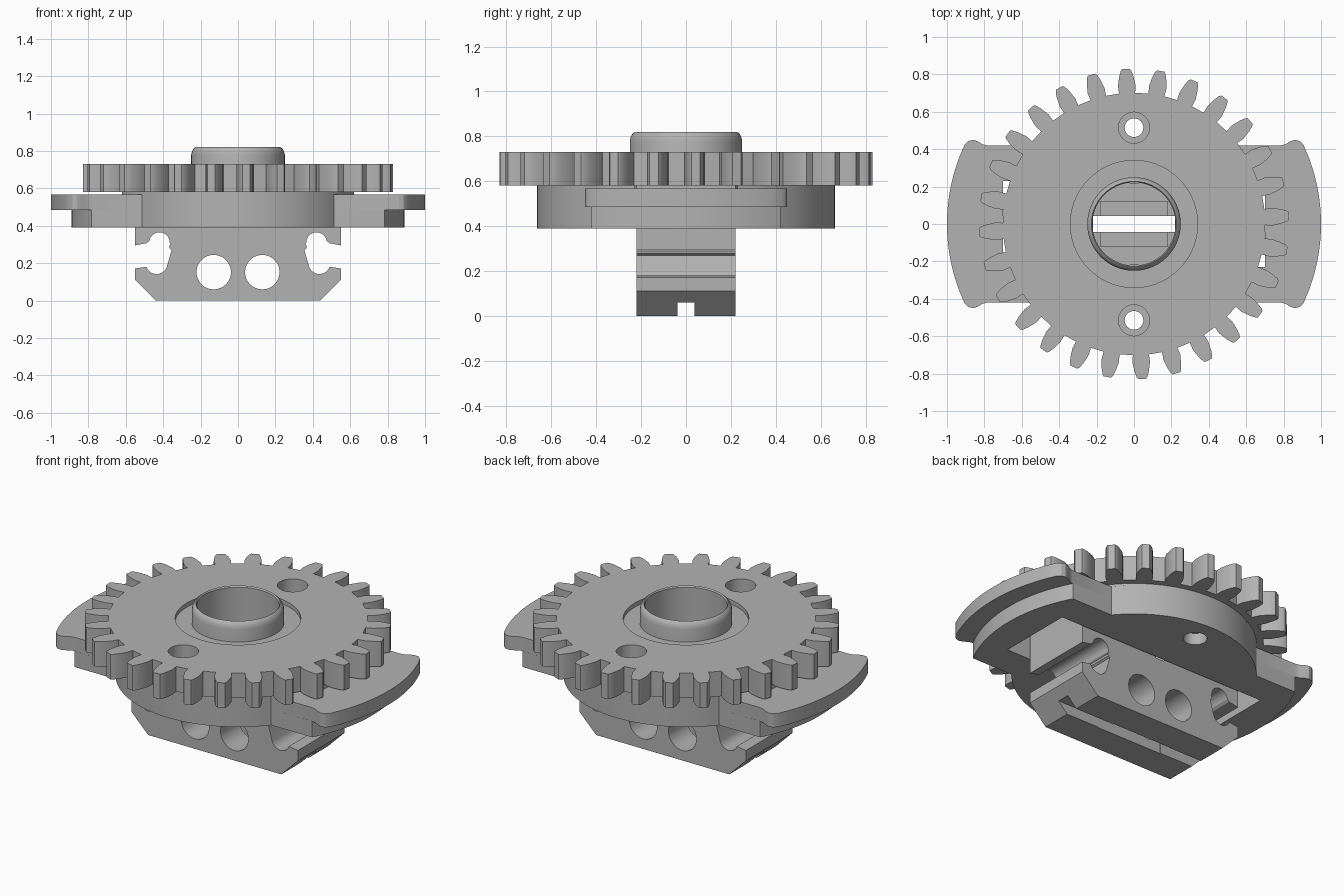
import bpy, bmesh, math
from math import sin, cos, pi, radians

cube = bpy.data.objects.get("Cube")
if cube:
    bpy.data.objects.remove(cube, do_unlink=True)

grey = bpy.data.materials.new("mid grey")
grey.use_nodes = True
COLOR = (0.45, 0.45, 0.45, 1)
grey.diffuse_color = COLOR
grey.node_tree.nodes["Principled BSDF"].inputs["Base Color"].default_value = COLOR


def prism(name, outline, low, high, axis="Z"):
    """Extrude a 2D outline along z, or an xz outline along y."""
    bm = bmesh.new()
    place = (lambda a, b: (a, b, low)) if axis == "Z" else (lambda a, b: (a, low, b))
    face = bm.faces.new([bm.verts.new(place(a, b)) for a, b in outline])
    grown = bmesh.ops.extrude_face_region(bm, geom=[face])["geom"]
    move = (0, 0, high - low) if axis == "Z" else (0, high - low, 0)
    bmesh.ops.translate(bm, vec=move, verts=[g for g in grown if isinstance(g, bmesh.types.BMVert)])
    return finish(name, bm)


def lathe(name, profile, steps=72):
    """Spin a closed radius-height profile about z."""
    bm = bmesh.new()
    rings = [[bm.verts.new((r * cos(2 * pi * i / steps), r * sin(2 * pi * i / steps), z))
              for r, z in profile] for i in range(steps)]
    n = len(profile)
    for i in range(steps):
        a, b = rings[i], rings[(i + 1) % steps]
        for k in range(n):
            bm.faces.new((a[k], b[k], b[(k + 1) % n], a[(k + 1) % n]))
    return finish(name, bm)


def finish(name, bm):
    bmesh.ops.recalc_face_normals(bm, faces=bm.faces)
    mesh = bpy.data.meshes.new(name)
    bm.to_mesh(mesh)
    bm.free()
    mesh.materials.append(grey)
    obj = bpy.data.objects.new(name, mesh)
    bpy.context.scene.collection.objects.link(obj)
    return obj


def arc(r, start, end, steps, cx=0.0, cy=0.0):
    return [(cx + r * cos(radians(start + (end - start) * i / steps)),
             cy + r * sin(radians(start + (end - start) * i / steps))) for i in range(steps + 1)]


def circle(r, cx=0.0, cy=0.0, steps=48):
    return arc(r, 0, 360, steps, cx, cy)[:-1]


def rect(x0, x1, y0, y1):
    return [(x0, y0), (x1, y0), (x1, y1), (x0, y1)]


def cut(obj, cutters):
    for c in cutters:
        mod = obj.modifiers.new("cut", "BOOLEAN")
        mod.operation, mod.solver, mod.object = "DIFFERENCE", "EXACT", c
        bpy.context.view_layer.objects.active = obj
        bpy.ops.object.modifier_apply(modifier=mod.name)


def body_outline(ear):
    """Round body with an ear on each side; ear runs from +y to the x axis."""
    right = [(x, -y) for x, y in reversed(ear)] + ear
    body = arc(DISC, ARM, 180 - ARM, 40)
    half = right + body
    return half + [(-x, -y) for x, y in half]


# Gear wheel
TEETH = 28
tooth = [(0.70, -0.043), (0.74, -0.047), (0.79, -0.038), (0.82, -0.028), (0.83, -0.02)]
tooth += [(r, -v) for r, v in reversed(tooth)]
outline = []
for i in range(TEETH):
    t = radians(3) + 2 * pi * i / TEETH
    outline += [(r * cos(t) - v * sin(t), r * sin(t) + v * cos(t)) for r, v in tooth]
gear = prism("gear_wheel", outline, 0.58, 0.73)

# Hub collar with rounded rim
hub = lathe("hub_collar", [(0.225, 0.56), (0.25, 0.56), (0.25, 0.78), (0.246, 0.798),
                           (0.238, 0.812), (0.228, 0.82), (0.222, 0.812), (0.222, 0.56)])

# Body plates with curved ears
DISC = 0.663
ARM = math.degrees(math.asin(0.42 / DISC))
lower_ear = arc(0.89, 0, 28.2, 14)[1:]
upper_ear = arc(1.0, 0, 22, 12)[1:] + [(0.905, 0.425), (0.885, 0.444), (0.86, 0.45),
                                       (0.835, 0.442), (0.81, 0.426), (0.785, 0.42)]
lower = prism("lower_plate", body_outline(lower_ear), 0.39, 0.485)
upper = prism("upper_plate", body_outline(upper_ear), 0.485, 0.567)
spacer = prism("spacer_disc", circle(DISC, steps=96), 0.567, 0.58)

# Clip block with side slots
side = [(0.44, 0), (0.55, 0.11), (0.55, 0.172), (0.492, 0.18)]
side += arc(0.058, -20, -160, 12, 0.435, 0.2)
side += [(0.355, 0.27), (0.366, 0.278), (0.368, 0.29), (0.36, 0.302)]
side += arc(0.055, 180, 10, 14, 0.42, 0.31)
side += [(0.488, 0.307), (0.55, 0.295), (0.55, 0.58)]
block = prism("clip_block", side + [(-x, z) for x, z in reversed(side)], -0.22, 0.22, "Y")

# Cutters: bore, rim recess, pockets, pin holes and block openings
bore = prism("bore_cutter", circle(0.222, steps=72), 0.39, 1.0)
recess = prism("recess_cutter", circle(0.34, steps=72), 0.705, 1.0)
pocket = prism("pocket_cutter", rect(-0.70, 0.70, -0.23, 0.23), 0.3, 0.6)
step = prism("step_cutter", rect(-0.18, 0.18, -0.12, 0.12), 0.32, 0.5)
slot = prism("slot_cutter", rect(-0.22, 0.22, -0.042, 0.042), -0.1, 0.6)
groove = prism("groove_cutter", rect(-1, 1, -0.038, 0.038), -0.1, 0.06)
windows = [prism("window_cutter", circle(0.092, x, 0.152), -0.5, 0.5, "Y") for x in (-0.13, 0.13)]
wide, pins, mouths = [], [], []
for y in (-0.515, 0.515):
    wide.append(prism("wide_pin_cutter", circle(0.083, 0, y, 32), 0.5, 1.0))
    pins.append(prism("pin_cutter", circle(0.05, 0, y, 32), 0.3, 1.0))
    mouths.append(prism("mouth_cutter", circle(0.065, 0, y, 32), 0.3, 0.46))

cut(gear, [bore, recess] + wide)
cut(lower, [pocket] + pins + mouths)
cut(upper, [pocket] + pins)
cut(spacer, [pocket] + pins)
cut(block, [bore, step, slot, groove] + windows)

for c in [bore, recess, pocket, step, slot, groove] + windows + wide + pins + mouths:
    bpy.data.objects.remove(c, do_unlink=True)

# Smooth shading with crisp edges
for obj in (gear, hub, lower, upper, spacer, block):
    bpy.ops.object.select_all(action="DESELECT")
    obj.select_set(True)
    bpy.context.view_layer.objects.active = obj
    bpy.ops.object.shade_smooth_by_angle(angle=radians(25))
